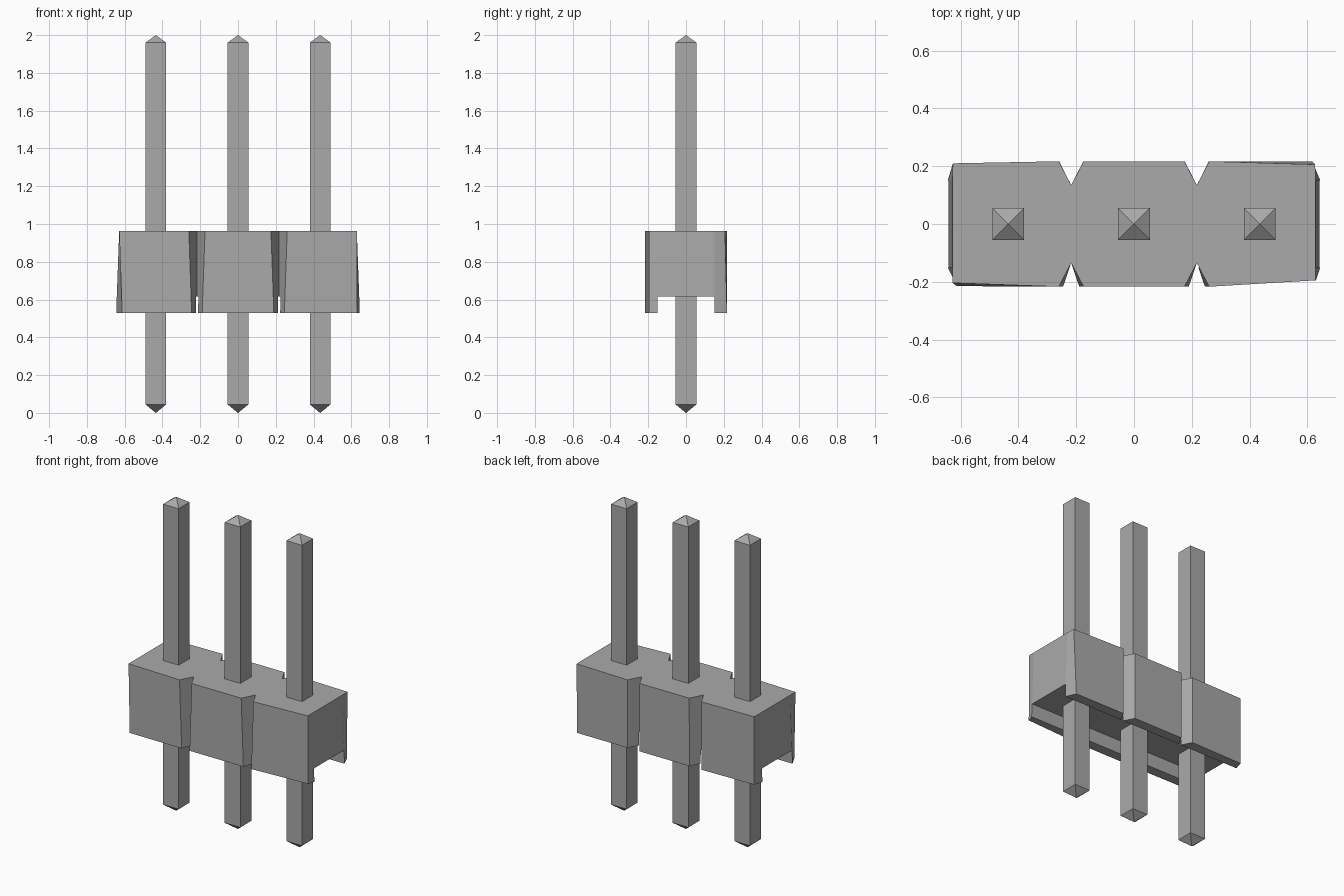
import bpy, bmesh

cube = bpy.data.objects.get("Cube")
if cube:
    bpy.data.objects.remove(cube, do_unlink=True)

grey = bpy.data.materials.new("grey")
grey.use_nodes = True
color = (0.4, 0.4, 0.4, 1)
grey.diffuse_color = color
grey.node_tree.nodes["Principled BSDF"].inputs["Base Color"].default_value = color

BASE, TOP, SLOT_TOP = 0.53, 0.963, 0.615
HALF_DEPTH, SLOT_HALF = 0.217, 0.15
PITCH, PIN_HALF = 0.435, 0.055


def loft(name, rings, location=(0, 0, 0)):
    """Solid through a stack of equal-count point rings."""
    bm = bmesh.new()
    loops = [[bm.verts.new(p) for p in ring] for ring in rings]
    n = len(loops[0])
    for low, high in zip(loops, loops[1:]):
        for i in range(n):
            j = (i + 1) % n
            bm.faces.new((low[i], low[j], high[j], high[i]))
    bm.faces.new(loops[0][::-1])
    bm.faces.new(loops[-1])
    bmesh.ops.triangulate(bm, faces=[f for f in bm.faces if len(f.verts) > 4])
    bmesh.ops.recalc_face_normals(bm, faces=bm.faces)
    mesh = bpy.data.meshes.new(name)
    bm.to_mesh(mesh)
    bm.free()
    obj = bpy.data.objects.new(name, mesh)
    obj.location = location
    obj.data.materials.append(grey)
    bpy.context.collection.objects.link(obj)
    return obj


def notches(side, half_width):
    """Two V notches along one long side, listed from left to right in x."""
    pts = []
    for x in (-PITCH / 2, PITCH / 2):
        pts += [(x - half_width, side * HALF_DEPTH), (x, side * 0.135),
                (x + half_width, side * HALF_DEPTH)]
    return pts


def outline(z, end_x, corners, front_width, back_width):
    """Housing cross-section, counter-clockwise from the front -x corner."""
    front_a, front_b, back_b, back_a = corners
    pts = [front_a] + notches(-1, front_width) + [front_b]
    pts += [(end_x, -SLOT_HALF), (end_x, SLOT_HALF), back_b]
    pts += notches(1, back_width)[::-1] + [back_a]
    pts += [(-end_x, SLOT_HALF), (-end_x, -SLOT_HALF)]
    return [(x, y, z) for x, y in pts]


# Housing, slightly flared towards the base
low = outline(BASE, 0.645,
              [(-0.613, -0.215), (0.63, -0.195), (0.617, 0.217), (-0.627, 0.21)],
              0.028, 0.042)
high = outline(TOP, 0.629,
               [(-0.629, -0.204), (0.629, -0.195), (0.627, 0.206), (-0.627, 0.21)],
               0.043, 0.043)
housing = loft("housing", [low, high])


def box_ring(half_x, half_y, z):
    return [(-half_x, -half_y, z), (half_x, -half_y, z),
            (half_x, half_y, z), (-half_x, half_y, z)]


# Channel along the underside
cutter = loft("channel_cutter", [box_ring(1, SLOT_HALF + 0.004, BASE - 0.1),
                                 box_ring(1, SLOT_HALF, SLOT_TOP)])
cutter.hide_render = True
cut = housing.modifiers.new("channel", "BOOLEAN")
cut.operation = "DIFFERENCE"
cut.solver = "EXACT"
cut.object = cutter
bpy.context.view_layer.objects.active = housing
housing.select_set(True)
bpy.ops.object.modifier_apply(modifier=cut.name)
bpy.data.objects.remove(cutter, do_unlink=True)

# Square pins with pyramid tips
for label, x in (("right", -PITCH), ("middle", 0), ("left", PITCH)):
    tip = 0.0005
    sections = [(tip, 0), (PIN_HALF, 0.045), (PIN_HALF, 1.96), (tip, 2)]
    pin = loft(label + "_pin", [box_ring(h, h, z) for h, z in sections], (x, 0, 0))
